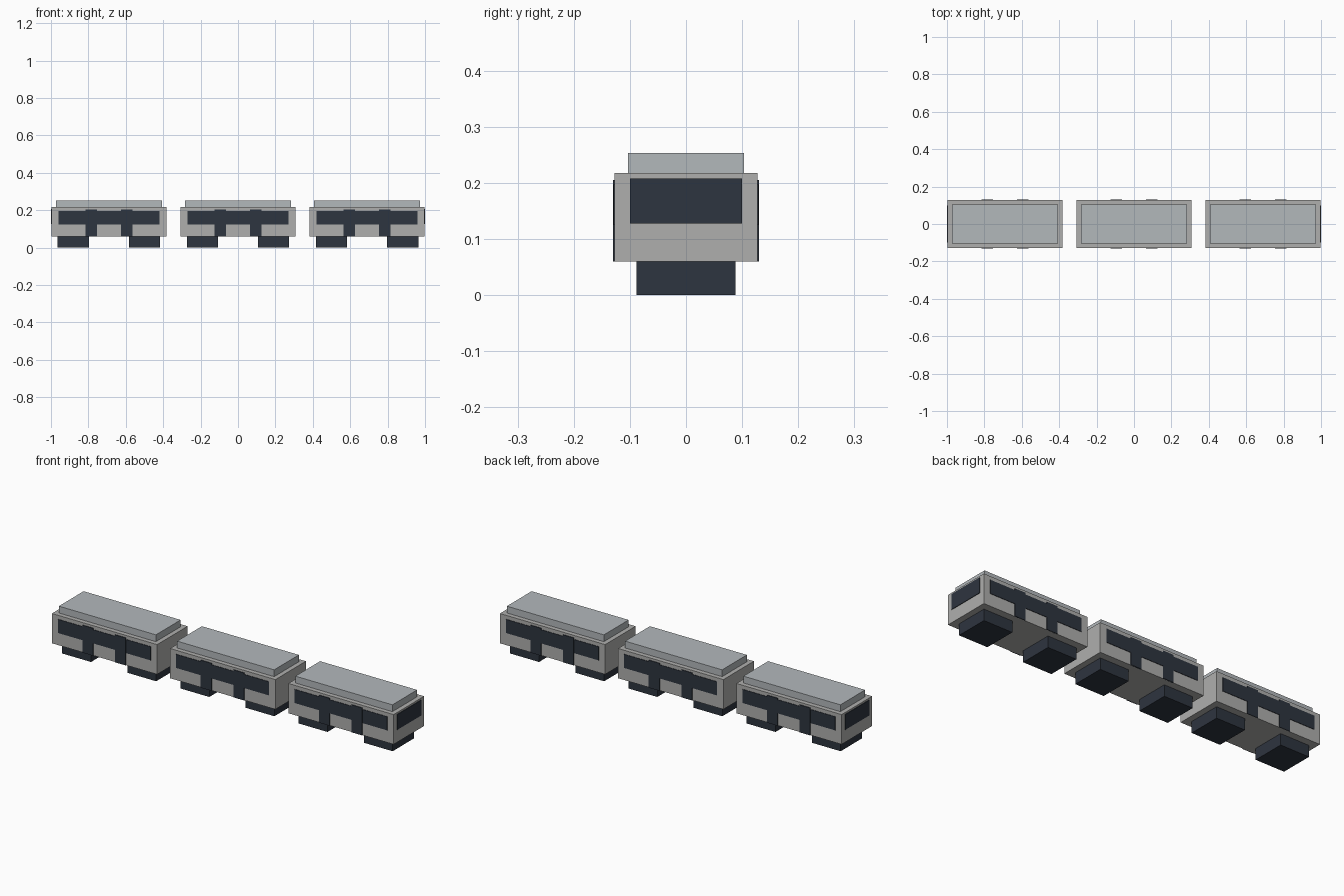
import bpy

if "Cube" in bpy.data.objects:
    bpy.data.objects.remove(bpy.data.objects["Cube"])


def material(name, color):
    m = bpy.data.materials.new(name)
    m.diffuse_color = color
    m.use_nodes = True
    m.node_tree.nodes["Principled BSDF"].inputs["Base Color"].default_value = m.diffuse_color
    return m


DARK = material("dark_panel", (0.027, 0.035, 0.05, 1))
BODY = material("body_grey", (0.43, 0.43, 0.42, 1))
ROOF = material("roof_grey", (0.45, 0.48, 0.50, 1))


def box(name, x, y, z, mat):
    """Box from (min, max) ranges on each axis."""
    bpy.ops.mesh.primitive_cube_add(size=1, location=[sum(r) / 2 for r in (x, y, z)])
    o = bpy.context.object
    o.name = name
    o.scale = [r[1] - r[0] for r in (x, y, z)]
    bpy.ops.object.transform_apply(location=False, rotation=False, scale=True)
    o.data.materials.append(mat)
    return o


def span(c, half):
    return (c - half, c + half)


for i, cx in enumerate((-0.69, 0, 0.69)):
    tag = f"car{i + 1}_"
    # car shell and raised roof
    box(tag + "body", span(cx, 0.307), span(0, 0.127), (0.06, 0.217), BODY)
    box(tag + "roof", span(cx, 0.283), span(0, 0.103), (0.217, 0.253), ROOF)
    for s in (-1, 1):
        # wheel truck under each end
        box(tag + "wheel_truck", span(cx + s * 0.19, 0.084), span(0, 0.088), (0, 0.06), DARK)
        # window band on each side, two doors per side
        box(tag + "side_window", span(cx, 0.271), span(s * 0.127, 0.0025), (0.125, 0.197), DARK)
        for d in (-1, 1):
            box(tag + "door", span(cx + d * 0.095, 0.031), span(s * 0.127, 0.0035), (0.06, 0.205), DARK)

# windscreens at both outer ends of the train
for s in (-1, 1):
    box("windscreen", span(s * 0.997, 0.003), span(0, 0.1), (0.127, 0.208), DARK)
